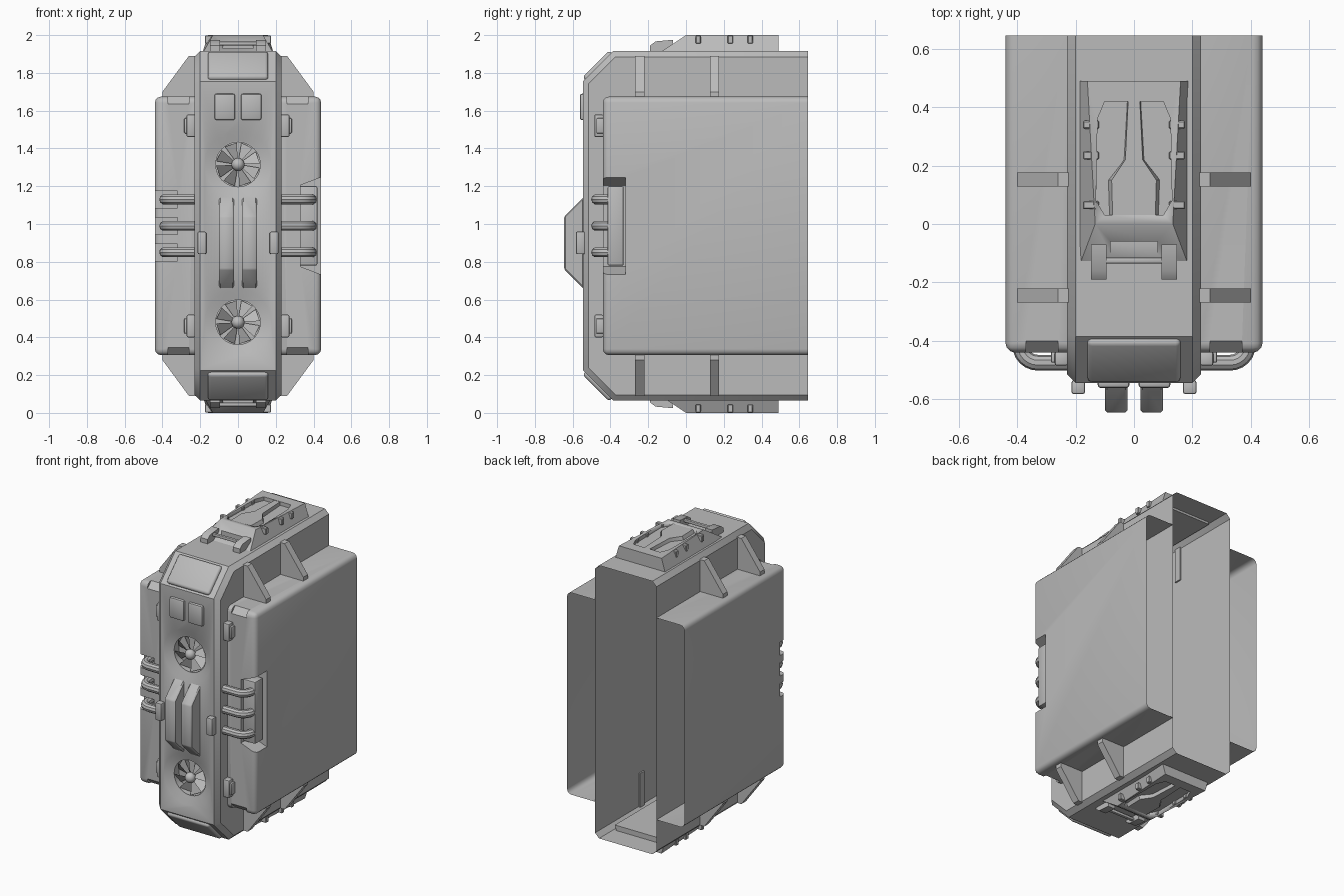
import bpy, bmesh, math
from mathutils import Vector, Matrix

if "Cube" in bpy.data.objects:
    bpy.data.objects.remove(bpy.data.objects["Cube"])

grey = bpy.data.materials.new("plain_grey")
grey.use_nodes = True
colour = (0.5, 0.5, 0.5, 1)
grey.diffuse_color = colour
grey.node_tree.nodes["Principled BSDF"].inputs["Base Color"].default_value = colour

MID = 0.99      # mid height of the casing; parts are built around it
BACK = 0.645    # open rear plane
FRONT = -0.545  # front face of the core


def activate(ob):
    bpy.ops.object.select_all(action='DESELECT')
    ob.select_set(True)
    bpy.context.view_layer.objects.active = ob


def finish(bm, name, mirror="", height=MID):
    """Turn a bmesh into a shaded object, mirrored about its origin."""
    bmesh.ops.recalc_face_normals(bm, faces=bm.faces)
    me = bpy.data.meshes.new(name)
    bm.to_mesh(me)
    bm.free()
    me.materials.append(grey)
    ob = bpy.data.objects.new(name, me)
    ob.location.z = height
    bpy.context.collection.objects.link(ob)
    activate(ob)
    bpy.ops.object.shade_smooth_by_angle(angle=math.radians(35))
    if mirror:
        mod = ob.modifiers.new("Mirror", 'MIRROR')
        mod.use_axis = ["X" in mirror, False, "Z" in mirror]
        mod.use_mirror_merge = False
    return ob


def prism(pts, axis, a, b, taper=1.0):
    """Extrude a 2D outline along an axis; axis x uses (y,z), y uses (x,z), z uses (x,y)."""
    place = {"x": lambda u, v, w: (w, u, v),
             "y": lambda u, v, w: (u, w, v),
             "z": lambda u, v, w: (u, v, w)}[axis]
    bm = bmesh.new()
    low = [bm.verts.new(place(u, v, a)) for u, v in pts]
    top = [bm.verts.new(place(u * taper, v, b)) for u, v in pts]
    bm.faces.new(low)
    bm.faces.new(top[::-1])
    for i in range(len(pts)):
        j = (i + 1) % len(pts)
        bm.faces.new((low[i], top[i], top[j], low[j]))
    bmesh.ops.recalc_face_normals(bm, faces=bm.faces)
    return bm


def block(x, y, z, bevel=0.0, segments=2, turn=None):
    """Box from ranges, optionally bevelled and turned about its centre on x."""
    bm = prism([(x[0], y[0]), (x[1], y[0]), (x[1], y[1]), (x[0], y[1])], "z", *z)
    if bevel:
        bmesh.ops.bevel(bm, geom=bm.edges[:], offset=bevel, segments=segments,
                        profile=0.5, affect='EDGES')
    if turn:
        c = Vector([sum(r) / 2 for r in (x, y, z)])
        bmesh.ops.rotate(bm, verts=bm.verts, cent=c, matrix=Matrix.Rotation(turn, 3, 'X'))
    return bm


def cut(ob, cutters):
    for bm in cutters:
        tool = finish(bm, "cutter", height=ob.location.z)
        mod = ob.modifiers.new("Cut", 'BOOLEAN')
        mod.operation, mod.solver, mod.object = 'DIFFERENCE', 'EXACT', tool
        activate(ob)
        bpy.ops.object.modifier_apply(modifier=mod.name)
        bpy.data.objects.remove(tool)


def open_up(ob, rule):
    """Delete the faces that match a rule, leaving an open shell."""
    bm = bmesh.new()
    bm.from_mesh(ob.data)
    bmesh.ops.delete(bm, geom=[f for f in bm.faces if rule(f)], context='FACES')
    bm.to_mesh(ob.data)
    bm.free()
    activate(ob)
    bpy.ops.object.shade_smooth_by_angle(angle=math.radians(35))


def at_back(f):
    return all(v.co.y > BACK - 0.001 for v in f.verts)


def lathe(profile, z, steps=40):
    """Spin (radius, y) points about a horizontal axis at height z."""
    bm = bmesh.new()
    vs = [bm.verts.new((r, y, z)) for r, y in profile]
    es = [bm.edges.new(p) for p in zip(vs, vs[1:])]
    bmesh.ops.spin(bm, geom=vs + es, cent=(0, 0, z), axis=(0, 1, 0),
                   angle=math.tau, steps=steps)
    bmesh.ops.remove_doubles(bm, verts=bm.verts, dist=0.0001)
    return bm


# Central core, open at the rear, with dished fan openings
H, CH = 0.925, 0.16
bm = prism([(FRONT, H - CH), (FRONT + CH, H), (BACK, H), (BACK, -H),
            (FRONT + CH, -H), (FRONT, CH - H)], "x", -0.23, 0.23)
rim = [e for e in bm.edges if abs(e.verts[0].co.x - e.verts[1].co.x) < 0.01
       and min(v.co.y for v in e.verts) < BACK - 0.01]
bmesh.ops.bevel(bm, geom=rim, offset=0.03, segments=1, affect='EDGES')
core = finish(bm, "core_shell")
fans = (0.325, -0.51)
cut(core, [lathe([(0, -0.6), (0.21, -0.6), (0.175, FRONT), (0.125, -0.515),
                  (0.118, -0.515), (0.118, -0.465), (0, -0.465)], z) for z in fans])
open_up(core, at_back)

# Fan blades and hubs
for n, z in zip(("upper", "lower"), fans):
    bm = bmesh.new()
    for i in range(8):
        quad = []
        for r, da, dy in ((0.02, -0.3, -0.012), (0.116, -0.34, -0.02),
                          (0.116, 0.24, 0.02), (0.02, 0.3, 0.012)):
            a = math.tau * (i + 0.5) / 8 + da
            quad.append(bm.verts.new((r * math.cos(a), -0.495 + dy, z + r * math.sin(a))))
        bm.faces.new(quad)
    finish(bm, n + "_fan_blades")
    bm = bmesh.new()
    bmesh.ops.create_uvsphere(bm, u_segments=20, v_segments=12, radius=0.034,
                              matrix=Matrix.Translation((0, -0.51, z)))
    finish(bm, n + "_fan_hub")

# Side housings, open at the rear, with notched front edges
HB = 0.684
pipes = (0.14, 0.0, -0.14)
for side, name in ((1, "left"), (-1, "right")):
    def span(a, b):
        return tuple(sorted((side * a, side * b)))
    bm = block(span(0.23, 0.44), (-0.44, BACK), (-HB, HB))
    rim = [e for e in bm.edges if not all(v.co.y > 0.6 for v in e.verts)
           and not all(abs(v.co.x) < 0.24 for v in e.verts)]
    bmesh.ops.bevel(bm, geom=rim, offset=0.032, segments=3, profile=0.5, affect='EDGES')
    ob = finish(bm, name + "_housing")
    tools = [block(span(0.26, 0.37), (-0.468, -0.412), (s * HB - 0.028, s * HB + 0.028),
                   turn=math.pi / 4) for s in (1, -1)]
    if side > 0:
        tools.append(prism([(0.33, 0.215), (0.46, 0.265), (0.46, -0.265), (0.33, -0.215)],
                           "y", -0.5, -0.32))
    else:
        tools += [block(span(0.32, 0.5), (-0.5, -0.38), (z - 0.045, z + 0.045))
                  for z in pipes]
    cut(ob, tools)
    open_up(ob, lambda f: at_back(f) or all(abs(v.co.x) < 0.231 for v in f.verts))
finish(block((0.32, 0.42), (-0.415, -0.33), (-0.21, 0.21), 0.008), "left_pipe_manifold")

# Bent pipes joining core and housings
for side, name in ((1, "left"), (-1, "right")):
    for i, z in enumerate(pipes):
        cu = bpy.data.curves.new("pipe", 'CURVE')
        cu.dimensions, cu.bevel_depth, cu.bevel_resolution = '3D', 0.027, 3
        path = [(0.21, -0.475), (0.33, -0.475)]
        path += [(0.33 + 0.06 * math.sin(a), -0.415 - 0.06 * math.cos(a))
                 for a in (math.pi * k / 12 for k in range(1, 7))]
        path.append((0.39, -0.37))
        sp = cu.splines.new('POLY')
        sp.points.add(len(path) - 1)
        for p, (x, y) in zip(sp.points, path):
            p.co = (side * x, y, z, 1)
        cu.materials.append(grey)
        ob = bpy.data.objects.new(f"{name}_pipe_{i + 1}", cu)
        ob.location.z = MID
        bpy.context.collection.objects.link(ob)
        activate(ob)
        bpy.ops.object.convert(target='MESH')
        bpy.ops.object.shade_smooth_by_angle(angle=math.radians(35))

# Gusset fins between core and housings
for n, y in (("front", -0.245), ("rear", 0.152)):
    finish(prism([(0.22, 0.9), (0.26, 0.9), (0.4, 0.71), (0.4, 0.67), (0.22, 0.67)],
                 "y", y - 0.024, y + 0.024), n + "_gussets", "XZ")

# Latches on the housings and on the core
for n, x, y, z in (("housing", 0.25, -0.462, 0.53), ("core", 0.192, -0.56, -0.09)):
    bm = block((x - 0.024, x + 0.022), (y - 0.023, y + 0.025), (z - 0.06, z + 0.06), 0.008)
    finish(bm, n + "_latches", "XZ" if n == "housing" else "X")
finish(block((0.255, 0.285), (-0.475, -0.43), (0.49, 0.57), 0.006), "latch_tabs", "XZ")

# Padded panels on the sloped corners, buttons and front bars
mid_y, mid_z = FRONT + CH / 2, H - CH / 2
finish(block((-0.16, 0.16), (mid_y - 0.018, mid_y + 0.02), (mid_z - 0.1, mid_z + 0.1),
             0.017, 3, turn=-math.pi / 4), "corner_pads", "Z")
finish(block((0.015, 0.125), (-0.562, -0.53), (0.56, 0.7), 0.012), "front_buttons", "X")
bm = prism([(-0.54, 0.155), (-0.645, 0.05), (-0.645, -0.23), (-0.54, -0.335)],
           "x", 0.022, 0.1)
bmesh.ops.bevel(bm, geom=bm.edges[:], offset=0.007, segments=1, affect='EDGES')
finish(bm, "front_bars", "X")


# Raised crest on the top, repeated underneath
def both(half):
    return half + [(-x, y) for x, y in reversed(half)]


bm = prism([(-0.15, 0.9), (0.0, 1.0), (0.49, 1.0), (0.49, 0.9)], "x", -0.19, 0.19)
for v in bm.verts:
    if v.co.z > 0.95:
        v.co.x *= 0.84 if v.co.y > 0.1 else 0.7
crest = finish(bm, "crest_base", height=1.0)
bm = prism(both([(0.1, 0.03), (0.13, 0.08), (0.125, 0.36), (0.1, 0.42)]), "z", 0.975, 1.1)
cut(crest, [bm, block((-0.08, 0.08), (-0.2, -0.06), (0.93, 1.1))])
mod = crest.modifiers.new("Mirror", 'MIRROR')
mod.use_axis = [False, False, True]
mod.use_mirror_merge = False
bm = prism(both([(0.085, 0.0), (0.09, 0.15), (0.035, 0.22), (0.023, 0.43)]),
           "z", 0.97, 0.998, 0.85)
finish(bm, "crest_arrow", "Z", 1.0)
for i, y in enumerate((0.065, 0.235, 0.34)):
    finish(block((0.12, 0.175), (y - 0.014, y + 0.014), (0.955, 0.998), 0.004, 1),
           f"crest_clips_{i + 1}", "XZ", 1.0)

# Crest handle: two bent arms and a cross bar
finish(prism([(-0.19, 0.91), (-0.19, 0.945), (-0.16, 0.967), (-0.07, 0.975), (-0.07, 0.91)],
             "x", 0.095, 0.147), "handle_arms", "XZ", 1.0)
finish(block((-0.1, 0.1), (-0.135, -0.115), (0.945, 0.965), 0.005), "handle_bar", "Z", 1.0)
